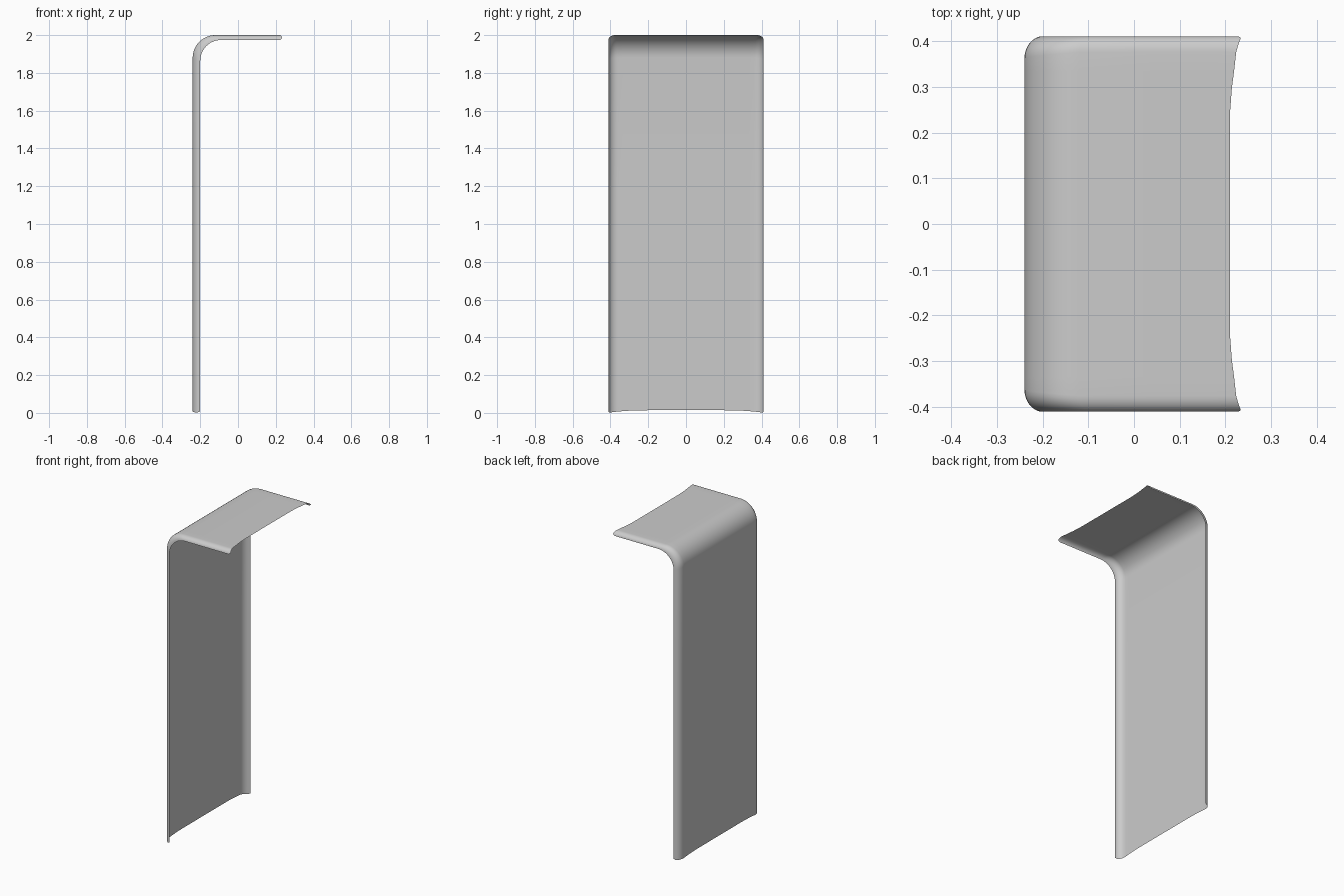
import bpy, bmesh
from math import sin, cos, pi

if "Cube" in bpy.data.objects:
    bpy.data.objects.remove(bpy.data.objects["Cube"])


def flare(y, d):
    # how far the open ends reach out toward the corners (0..1)
    t = max(0.0, (abs(y) - 0.22) / 0.19)
    return t * t - 0.5 * max(0.0, d - 0.6) / 0.4


def path(y, d):
    # L-shaped profile; d = 0 is the outer skin, d = 1 the lip edge
    x0 = -0.24 + 0.04 * d
    z1 = 2.0 - 0.026 * d
    r = 0.12 - 0.01 * d
    f = flare(y, d)
    zb = 0.014 - 0.013 * f
    pts = [(x0, zb), (x0, 0.06), (x0, 0.6), (x0, 1.2)]
    for i in range(13):
        a = i / 12 * pi / 2
        pts.append((x0 + r - r * cos(a), z1 - r + r * sin(a)))
    pts += [(0.05, z1), (0.17, z1), (0.21 + 0.025 * f, z1)]
    return pts


# cross-section stations: flat middle and rolled side lips
half = [(0.0, None), (0.1, None), (0.2, None), (0.25, None), (0.3, None), (0.335, None)]
half += [(None, i / 8 * pi / 2) for i in range(9)]
stations = [(-1, h) for h in reversed(half[1:])] + [(1, h) for h in half]

bm = bmesh.new()
cols = []
for side, (flat, a) in stations:
    d = 0.0 if a is None else 1 - cos(a)
    y_ref = flat if a is None else 0.36 + 0.05 * sin(a)
    pts = path(y_ref, d)
    col = []
    for i, (x, z) in enumerate(pts):
        # the lip roll is tighter along the top
        k = min(1.0, max(0.0, (i - 4) / 12))
        w = 0.05 - 0.015 * k
        y = flat if a is None else 0.411 - w + w * sin(a)
        col.append(bm.verts.new((x, side * y, z)))
    cols.append(col)

for a, b in zip(cols, cols[1:]):
    for i in range(len(a) - 1):
        bm.faces.new((a[i], a[i + 1], b[i + 1], b[i]))

# make the skin face outward (back panel toward -x)
bm.normal_update()
if sum(f.normal.x * f.calc_area() for f in bm.faces) > 0:
    bmesh.ops.reverse_faces(bm, faces=bm.faces[:])

mesh = bpy.data.meshes.new("curved_cover")
bm.to_mesh(mesh)
bm.free()
for p in mesh.polygons:
    p.use_smooth = True
cover = bpy.data.objects.new("curved_cover", mesh)
bpy.context.collection.objects.link(cover)
